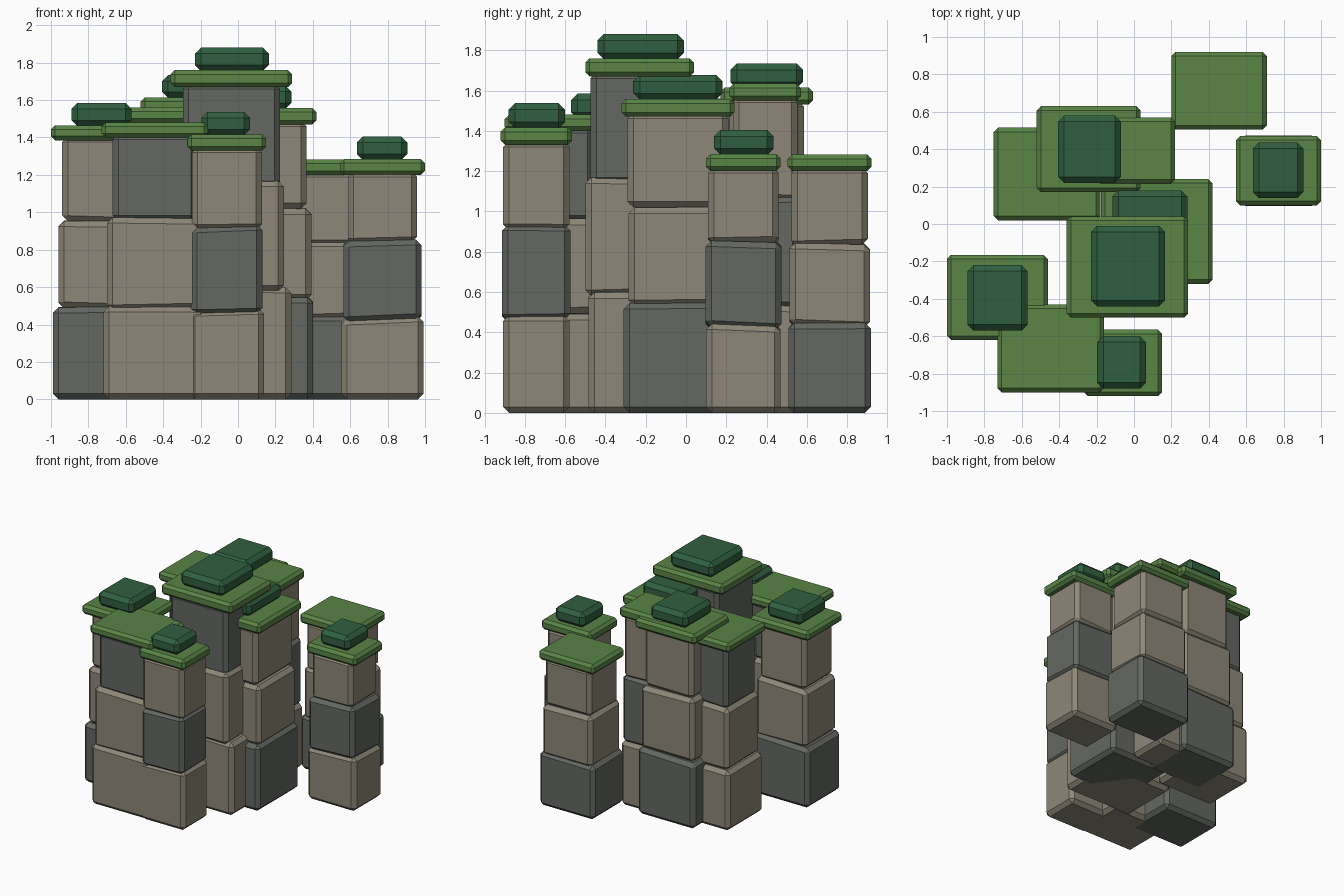
import bpy, bmesh, random

random.seed(4)


def material(name, rgb):
    m = bpy.data.materials.new(name)
    m.diffuse_color = (*rgb, 1)
    return m


MATS = {
    "L": material("tan stone", (0.27, 0.245, 0.185)),
    "D": material("grey stone", (0.125, 0.137, 0.12)),
    "moss": material("moss green", (0.10, 0.235, 0.062)),
    "bush": material("dark leaf green", (0.03, 0.118, 0.05)),
}


def block(name, x0, x1, y0, y1, z0, z1, bevel, mat, jitter=(0, 0)):
    """Chamfered box; jitter wobbles the bottom and top corner heights."""
    bm = bmesh.new()
    bmesh.ops.create_cube(bm, size=1)
    for v in bm.verts:
        top = v.co.z > 0
        wobble = jitter[1] if top else jitter[0]
        v.co.x = x1 if v.co.x > 0 else x0
        v.co.y = y1 if v.co.y > 0 else y0
        v.co.z = (z1 if top else z0) + random.uniform(-wobble, wobble)
    bmesh.ops.bevel(bm, geom=bm.edges[:], offset=bevel, segments=1,
                    affect='EDGES', profile=0.5)
    me = bpy.data.meshes.new(name)
    bm.to_mesh(me)
    bm.free()
    me.materials.append(MATS[mat])
    bpy.context.collection.objects.link(bpy.data.objects.new(name, me))


def column(name, cap, cap_z, joints, stones, halves, bush=None):
    """Three stacked stones, a moss slab and an optional shrub slab."""
    x0, x1, y0, y1 = cap
    cx, cy = (x0 + x1) / 2, (y0 + y1) / 2
    levels = [0, *joints, cap_z[0] + 0.02]
    for i, (kind, (hx, hy)) in enumerate(zip(stones, halves)):
        low = levels[i] - (0.015 if i else 0)
        block(f"{name}_stone_{i + 1}", cx - hx, cx + hx, cy - hy, cy + hy,
              low, levels[i + 1], 0.03, kind,
              (0.012 if i else 0, 0.012 if i < 2 else 0))
    block(f"{name}_moss_cap", *cap, *cap_z, 0.022, "moss")
    if bush:
        block(f"{name}_shrub", *bush, cap_z[1] - 0.005, cap_z[1] + 0.12,
              0.032, "bush")


# Front cluster
column("front_left", (-1.0, -0.46, -0.62, -0.165), (1.385, 1.465),
       (0.50, 0.96), "DLL", ((0.26, 0.22), (0.23, 0.205), (0.21, 0.19)),
       (-0.89, -0.57, -0.57, -0.22))
column("front_middle", (-0.73, -0.16, -0.90, -0.43), (1.40, 1.48),
       (0.50, 0.97), "LLD", ((0.275, 0.235), (0.255, 0.225), (0.225, 0.205)))
column("front_right", (-0.27, 0.15, -0.92, -0.565), (1.33, 1.417),
       (0.475, 0.925), "LDL", ((0.20, 0.165), (0.19, 0.17), (0.187, 0.165)),
       (-0.195, 0.065, -0.88, -0.60))

# Tall centre
column("centre", (-0.36, 0.29, -0.50, 0.04), (1.67, 1.76),
       (0.60, 1.16), "LLD", ((0.32, 0.255), (0.28, 0.27), (0.26, 0.245)),
       (-0.23, 0.165, -0.44, -0.01))
column("centre_right", (-0.176, 0.42, -0.32, 0.24), (1.47, 1.558),
       (0.54, 1.03), "DLL", ((0.28, 0.27), (0.27, 0.245), (0.245, 0.25)),
       (-0.115, 0.285, -0.26, 0.18))

# Back cluster
column("back", (-0.52, 0.035, 0.17, 0.63), (1.53, 1.615),
       (0.55, 1.06), "DLL", ((0.26, 0.22), (0.24, 0.20), (0.22, 0.185)),
       (-0.405, -0.07, 0.22, 0.58))
column("back_right", (-0.20, 0.22, 0.215, 0.57), (1.55, 1.635),
       (0.54, 1.07), "LDL", ((0.20, 0.17), (0.19, 0.165), (0.18, 0.16)))
column("back_left", (-0.75, -0.18, 0.02, 0.515), (1.48, 1.56),
       (0.50, 1.00), "LLD", ((0.27, 0.23), (0.25, 0.215), (0.23, 0.20)))

# Separate pillars on the right
column("far_pillar", (0.20, 0.71, 0.505, 0.92), (1.20, 1.283),
       (0.44, 0.84), "DLL", ((0.25, 0.205), (0.225, 0.20), (0.21, 0.19)))
column("side_pillar", (0.545, 1.0, 0.10, 0.47), (1.20, 1.285),
       (0.435, 0.85), "LDL", ((0.22, 0.185), (0.208, 0.188), (0.185, 0.175)),
       (0.635, 0.905, 0.14, 0.435))
